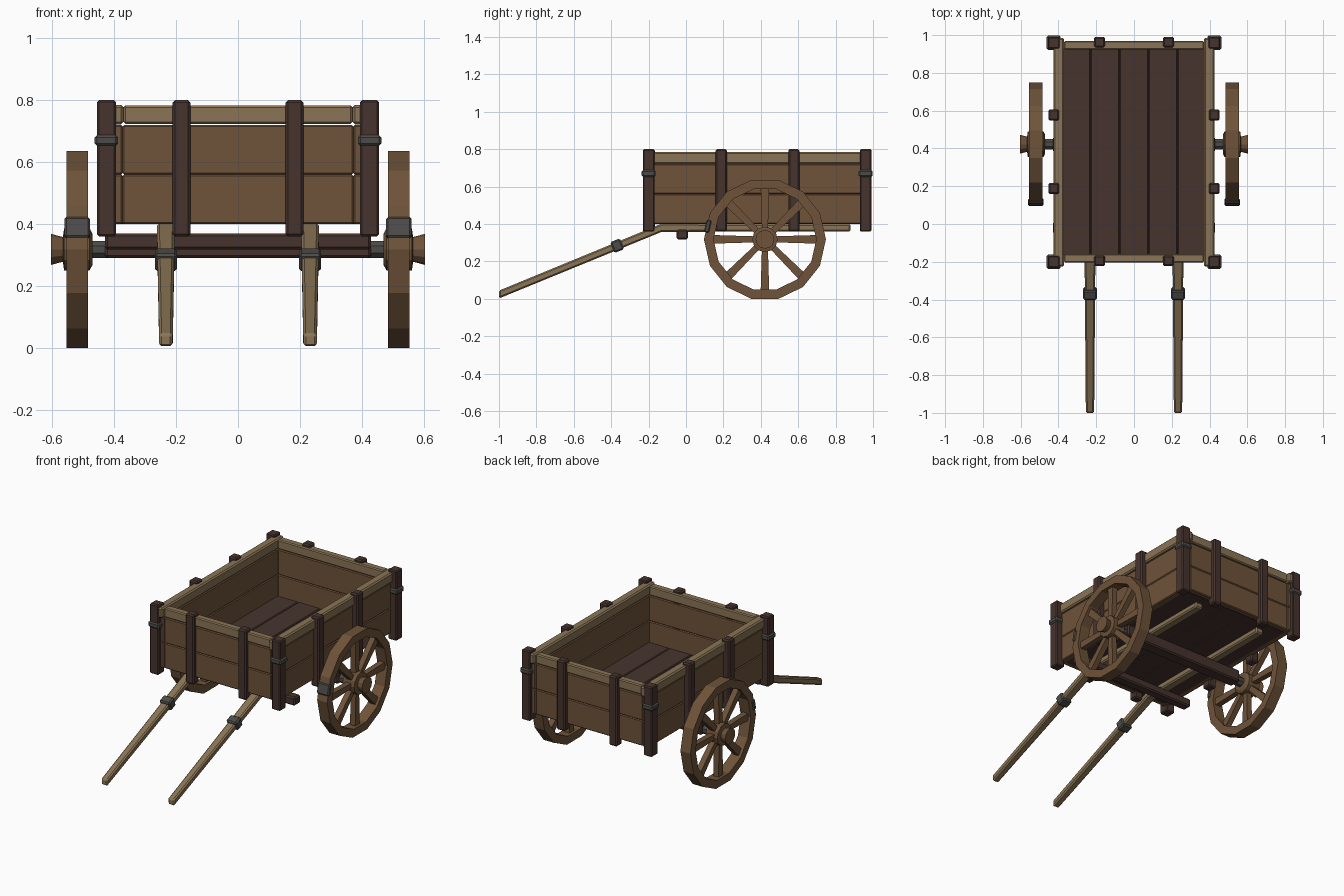
import bpy, bmesh, math
from mathutils import Matrix, Vector

if "Cube" in bpy.data.objects:
    bpy.data.objects.remove(bpy.data.objects["Cube"])


def material(name, rgb):
    m = bpy.data.materials.new(name)
    m.diffuse_color = (*rgb, 1)
    m.use_nodes = True
    m.node_tree.nodes["Principled BSDF"].inputs["Base Color"].default_value = m.diffuse_color
    return m


BROWN = material("brown wood", (0.156, 0.086, 0.041))
TAN = material("light wood", (0.255, 0.178, 0.092))
DARK = material("dark wood", (0.063, 0.034, 0.027))
IRON = material("iron", (0.072, 0.071, 0.066))


def finish(name, bm, mat, bevel=0):
    bmesh.ops.recalc_face_normals(bm, faces=bm.faces)
    me = bpy.data.meshes.new(name)
    bm.to_mesh(me)
    bm.free()
    me.materials.append(mat)
    ob = bpy.data.objects.new(name, me)
    bpy.context.collection.objects.link(ob)
    if bevel:
        mod = ob.modifiers.new("bevel", 'BEVEL')
        mod.width, mod.segments = bevel, 1
    return ob


def box(name, x, y, z, mat, bevel=0.006, matrix=None):
    """Box from (min, max) ranges, optionally transformed."""
    bm = bmesh.new()
    bmesh.ops.create_cube(bm, size=1)
    for v in bm.verts:
        v.co = Vector([(r[0] + r[1]) / 2 + c * (r[1] - r[0]) for r, c in zip((x, y, z), v.co)])
    if matrix:
        bm.transform(matrix)
    return finish(name, bm, mat, bevel)


def lathe(name, profile, n, mat, matrix, closed=False, turn=0.0):
    """Spin (x, radius) points around the x axis."""
    bm = bmesh.new()
    rings = []
    for px, r in profile:
        rings.append([bm.verts.new((px, r * math.cos(a), r * math.sin(a)))
                      for a in (turn + math.tau * i / n for i in range(n))])
    pairs = list(zip(rings, rings[1:]))
    if closed:
        pairs.append((rings[-1], rings[0]))
    else:
        bm.faces.new(rings[0])
        bm.faces.new(rings[-1])
    for a, b in pairs:
        for i in range(n):
            j = (i + 1) % n
            bm.faces.new((a[i], a[j], b[j], b[i]))
    bm.transform(matrix)
    return finish(name, bm, mat)


def sweep(name, sections, mat, bevel):
    """Rectangular sections: (x, y, z, width, height)."""
    bm = bmesh.new()
    rings = [[bm.verts.new((x + a * w / 2, y, z + b * h / 2))
              for a, b in ((-1, -1), (1, -1), (1, 1), (-1, 1))] for x, y, z, w, h in sections]
    for a, b in zip(rings, rings[1:]):
        for i in range(4):
            j = (i + 1) % 4
            bm.faces.new((a[i], a[j], b[j], b[i]))
    bm.faces.new(rings[0])
    bm.faces.new(rings[-1])
    return finish(name, bm, mat, bevel)


# Floor planks
for i in range(5):
    x = -0.385 + i * 0.154
    box("floor_plank", (x, x + 0.154), (-0.17, 0.935), (0.4, 0.425), DARK, 0.005)

# Side walls, end walls and top rails
ROWS = ((0.4, 0.56), (0.56, 0.72))
for s in (-1, 1):
    side = lambda a, b: tuple(sorted((s * a, s * b)))
    for z in ROWS:
        box("side_plank", side(0.373, 0.415), (-0.205, 0.968), z, BROWN, 0.005)
    box("side_rail", side(0.37, 0.425), (-0.225, 0.985), (0.722, 0.785), TAN, 0.008)
for name, y0 in (("front", -0.2), ("back", 0.928)):
    for z in ROWS:
        box(name + "_plank", (-0.373, 0.373), (y0, y0 + 0.036), z, BROWN, 0.005)
    box(name + "_rail", (-0.37, 0.37), (y0 - 0.005, y0 + 0.041), (0.724, 0.783), TAN, 0.006)

# Posts around the body, with iron bands on the corners
for s in (-1, 1):
    side = lambda a, b: tuple(sorted((s * a, s * b)))
    for y in (-0.2, 0.96):
        box("corner_post", side(0.395, 0.455), (y - 0.031, y + 0.031), (0.36, 0.8), DARK)
        box("corner_band", side(0.388, 0.463), (y - 0.038, y + 0.038), (0.652, 0.688), IRON, 0.008)
    for y in (0.188, 0.577):
        box("side_post", side(0.397, 0.453), (y - 0.03, y + 0.03), (0.36, 0.8), DARK, 0.008)
    for y in (-0.195, 0.963):
        box("end_post", side(0.153, 0.211), (y - 0.028, y + 0.028), (0.36, 0.8), DARK, 0.008)

# Shafts running under the floor and down to the ground
slope = math.atan2(0.357, 0.87)
for s in (-1, 1):
    x = s * 0.233
    sweep("shaft", [(x, -1.0, 0.023, 0.044, 0.042), (x, -0.13, 0.38, 0.058, 0.044),
                    (x, 0.88, 0.38, 0.055, 0.04)], TAN, 0.008)
    box("shaft_band", (-0.036, 0.036), (-0.028, 0.028), (-0.031, 0.031), IRON, 0.008,
        Matrix.Translation((x, -0.368, 0.284)) @ Matrix.Rotation(slope, 4, 'X'))

# Cross bar, axle beam and iron axle
WY, WZ = 0.422, 0.318
box("cross_bar", (-0.43, 0.43), (-0.05, 0.01), (0.317, 0.37), DARK, 0.008)
box("axle_beam", (-0.43, 0.43), (WY - 0.04, WY + 0.04), (0.29, 0.368), DARK, 0.008)
lathe("axle", [(-0.5, 0.03), (0.5, 0.03)], 8, IRON, Matrix.Translation((0, WY, WZ)),
      turn=math.pi / 8)

# Wheels: 14-sided rim, eight spokes, hub and iron rim clamp
N = 14
K = 1 / math.cos(math.pi / N)
for s in (-1, 1):
    place = Matrix.Translation((s * 0.52, WY, WZ))
    flip = place @ Matrix.Scale(s, 4, (1, 0, 0))
    lathe("wheel_rim", [(-0.035, 0.318 * K), (0.035, 0.318 * K), (0.035, 0.268 * K),
                        (-0.035, 0.268 * K)], N, BROWN, place, closed=True)
    lathe("wheel_hub", [(-0.05, 0.05), (-0.04, 0.068), (0.042, 0.068), (0.046, 0.04),
                        (0.084, 0.05)], 12, BROWN, flip)
    for i in range(8):
        ob = sweep("spoke", [(0, 0, 0, 1, 1), (0, 1, 0, 1, 1)], BROWN, 0)
        for v in ob.data.vertices:
            w = 0.046 if v.co.y > 0.5 else 0.032
            v.co = (v.co.x * 0.036, 0.05 + v.co.y * 0.228, v.co.z * w)
        ob.data.transform(place @ Matrix.Rotation(i * math.pi / 4, 4, 'X'))
    box("rim_clamp", (-0.041, 0.041), (0.3, 0.327), (-0.034, 0.034), IRON, 0.006,
        place @ Matrix.Rotation(math.pi - math.pi / N, 4, 'X'))
